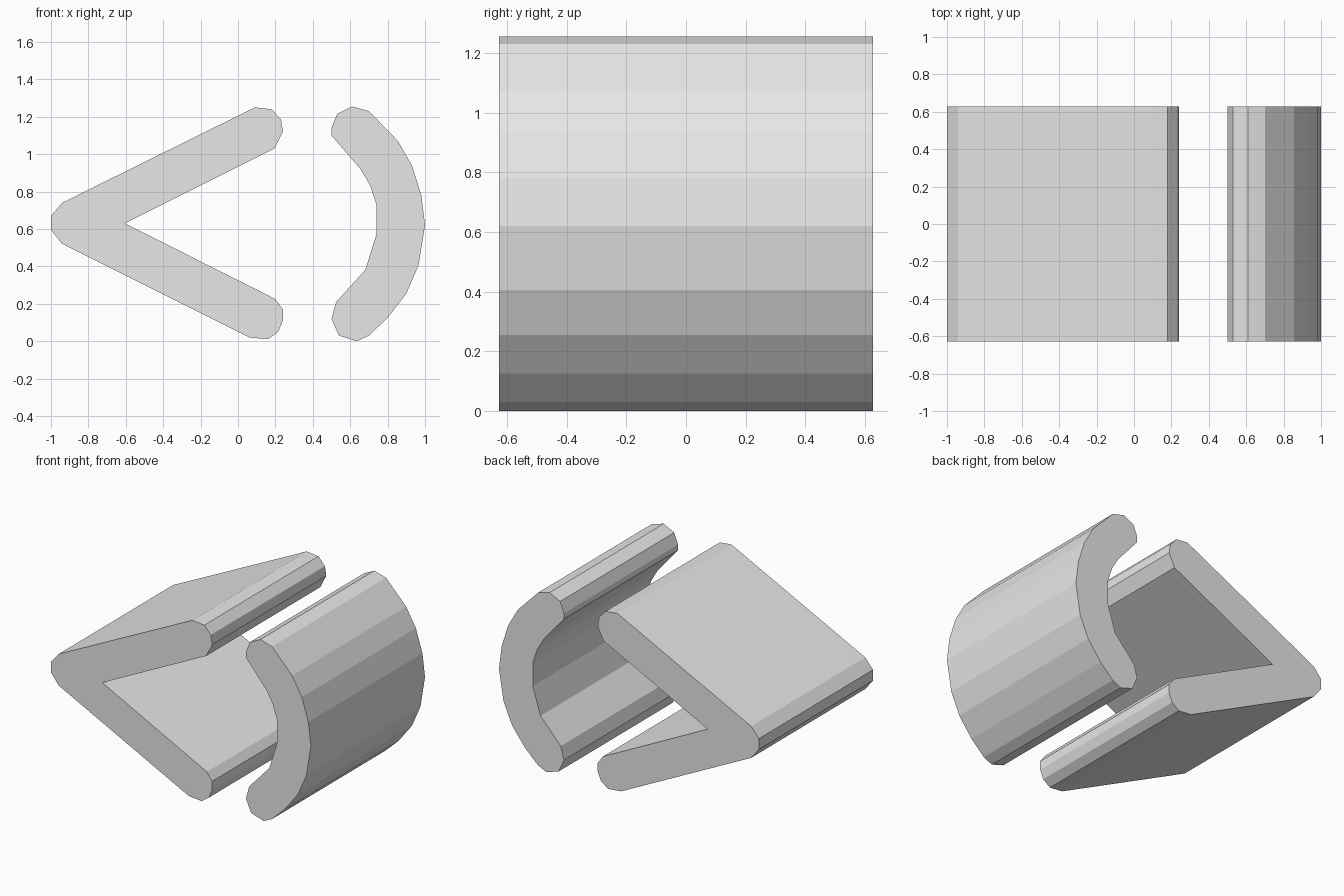
import bpy
import bmesh

HALF_DEPTH = 0.627

cube = bpy.data.objects.get("Cube")
if cube:
    bpy.data.objects.remove(cube, do_unlink=True)

# Single plain grey
grey = bpy.data.materials.new("light_grey")
grey.use_nodes = True
colour = (0.8, 0.8, 0.8, 1)
grey.diffuse_color = colour
grey.node_tree.nodes["Principled BSDF"].inputs["Base Color"].default_value = colour


def extrude_profile(name, points):
    """Extrude an x-z outline evenly along y, with flat end caps."""
    bm = bmesh.new()
    face = bm.faces.new([bm.verts.new((x, -HALF_DEPTH, z)) for x, z in points])
    result = bmesh.ops.extrude_face_region(bm, geom=[face], use_keep_orig=True)
    verts = [v for v in result["geom"] if isinstance(v, bmesh.types.BMVert)]
    bmesh.ops.translate(bm, verts=verts, vec=(0, 2 * HALF_DEPTH, 0))
    bmesh.ops.recalc_face_normals(bm, faces=bm.faces)
    mesh = bpy.data.meshes.new(name)
    bm.to_mesh(mesh)
    bm.free()
    mesh.materials.append(grey)
    obj = bpy.data.objects.new(name, mesh)
    bpy.context.collection.objects.link(obj)
    return obj


# V-shaped bar with rounded tips, pointing to -x
extrude_profile("angle_bar", [
    (-1, 0.595), (-1, 0.67), (-0.94, 0.74),
    (0.09, 1.25), (0.18, 1.24), (0.23, 1.185), (0.24, 1.12), (0.195, 1.03),
    (-0.605, 0.63),
    (0.2, 0.225), (0.24, 0.17), (0.24, 0.11), (0.215, 0.05), (0.16, 0.01),
    (0.06, 0.02), (-0.94, 0.52),
])

# Curved bar with rounded tips, bulging to +x
extrude_profile("curved_bar", [
    (0.5, 1.14), (0.53, 1.215), (0.61, 1.255), (0.7, 1.23),
    (0.855, 1.07), (0.93, 0.94), (0.98, 0.78), (1, 0.62),
    (0.965, 0.405), (0.9, 0.255), (0.8, 0.125), (0.7, 0.03),
    (0.635, 0), (0.54, 0.03), (0.5, 0.12), (0.525, 0.21),
    (0.68, 0.38), (0.74, 0.57), (0.74, 0.73), (0.705, 0.835),
    (0.655, 0.92), (0.5, 1.1),
])
